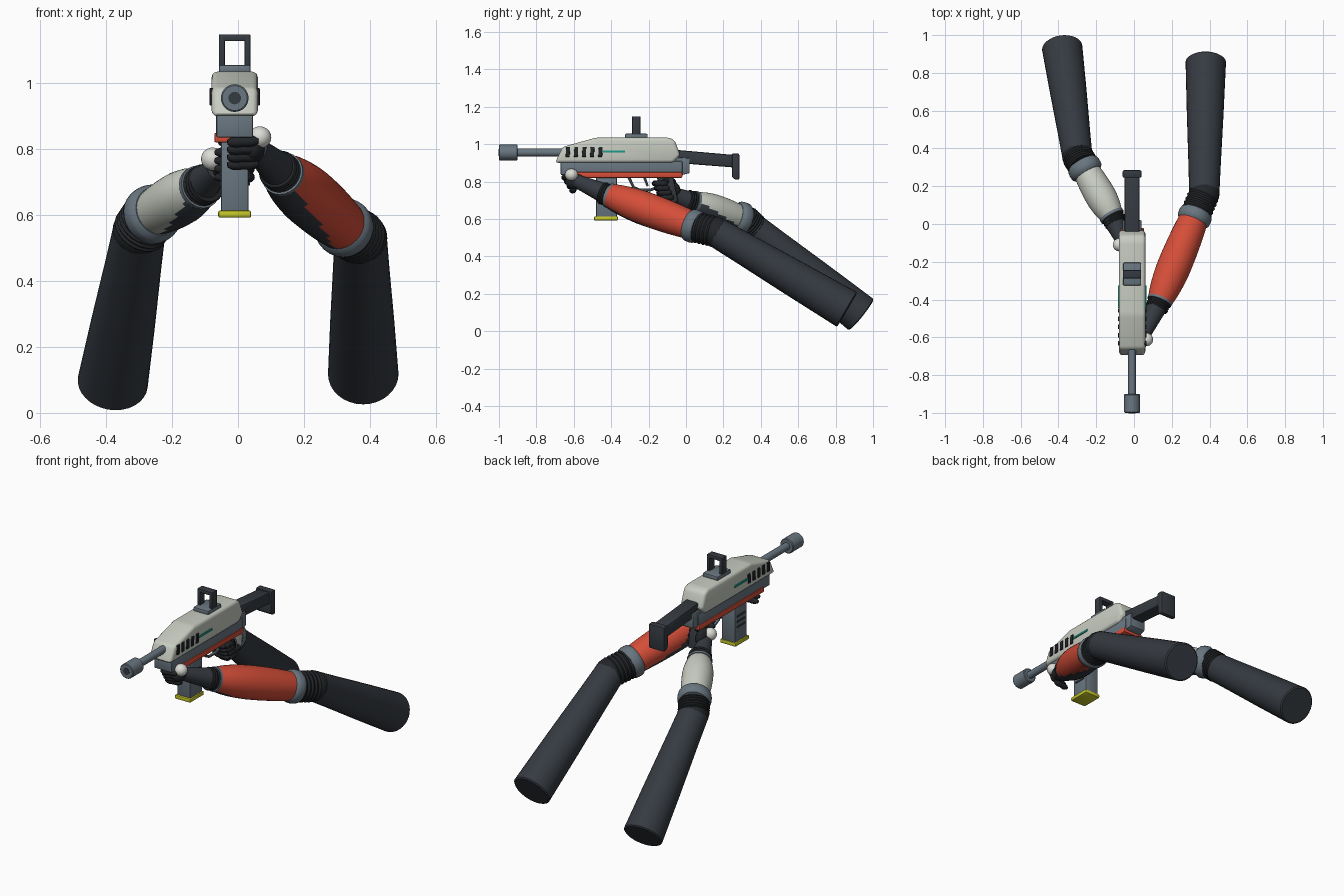
import bpy, bmesh, math
from mathutils import Vector, Matrix

if "Cube" in bpy.data.objects:
    bpy.data.objects.remove(bpy.data.objects["Cube"])

CX = -0.01  # centre line of the rifle


def material(name, rgb):
    m = bpy.data.materials.new(name)
    m.use_nodes = True
    m.diffuse_color = (*rgb, 1)
    m.node_tree.nodes["Principled BSDF"].inputs["Base Color"].default_value = (*rgb, 1)
    return m


shell = material("pale shell", (0.57, 0.6, 0.53))
white = material("white guard", (0.72, 0.72, 0.68))
red = material("red armour", (0.66, 0.075, 0.04))
grey = material("steel grey", (0.14, 0.18, 0.215))
dark = material("charcoal", (0.036, 0.043, 0.053))
black = material("black rubber", (0.016, 0.018, 0.021))
yellow = material("yellow", (0.56, 0.57, 0.02))
teal = material("teal", (0.013, 0.32, 0.25))


def finish(name, bm, mats, angle=35):
    bmesh.ops.recalc_face_normals(bm, faces=bm.faces[:])
    me = bpy.data.meshes.new(name)
    bm.to_mesh(me)
    bm.free()
    for m in mats if isinstance(mats, list) else [mats]:
        me.materials.append(m)
    ob = bpy.data.objects.new(name, me)
    bpy.context.collection.objects.link(ob)
    bpy.ops.object.select_all(action='DESELECT')
    ob.select_set(True)
    bpy.context.view_layer.objects.active = ob
    bpy.ops.object.shade_smooth_by_angle(angle=math.radians(angle))
    return ob


def round_edges(bm, width, segments=2):
    if width:
        bmesh.ops.bevel(bm, geom=bm.edges[:], offset=width, segments=segments,
                        profile=0.5, affect='EDGES', clamp_overlap=True)


def plate(name, profile, half, mat, bevel=0.006, x=CX, segments=2):
    """Side profile of (y, z) points, extruded across x."""
    bm = bmesh.new()
    face = bm.faces.new([bm.verts.new((x - half, y, z)) for y, z in profile])
    out = bmesh.ops.extrude_face_region(bm, geom=[face])
    moved = [v for v in out["geom"] if isinstance(v, bmesh.types.BMVert)]
    bmesh.ops.translate(bm, verts=moved, vec=(2 * half, 0, 0))
    bmesh.ops.recalc_face_normals(bm, faces=bm.faces[:])
    round_edges(bm, bevel, segments)
    return finish(name, bm, mat)


def box(name, y0, y1, z0, z1, half, mat, bevel=0.006, x=CX):
    return plate(name, [(y0, z0), (y1, z0), (y1, z1), (y0, z1)], half, mat, bevel, x)


def tube(name, path, mats, sides=28, panel=None):
    """Rings of (point, radius) joined into a capped tube; panel(co, n, t) picks a slot."""
    bm = bmesh.new()
    pts = [Vector(p) for p, r in path]
    rings = []
    for i, (p, r) in enumerate(path):
        d = (pts[min(i + 1, len(pts) - 1)] - pts[max(i - 1, 0)]).normalized()
        a = d.cross(Vector((0, 0, 1))).normalized()
        b = d.cross(a)
        angles = [2 * math.pi * k / sides for k in range(sides)]
        rings.append([bm.verts.new(pts[i] + r * (a * math.cos(t) + b * math.sin(t)))
                      for t in angles])
    for i, (lo, hi) in enumerate(zip(rings, rings[1:])):
        for k in range(sides):
            f = bm.faces.new((lo[k], lo[k - 1], hi[k - 1], hi[k]))
            if panel:
                mid = (pts[i] + pts[i + 1]) / 2
                n = (f.calc_center_median() - mid).normalized()
                f.material_index = panel(n, i / (len(rings) - 1))
    bm.faces.new(rings[0])
    bm.faces.new(rings[-1])
    return finish(name, bm, mats)


def line(a, b, radii):
    """Evenly spaced rings along a straight line."""
    a, b = Vector(a), Vector(b)
    return [(a.lerp(b, i / (len(radii) - 1)), r) for i, r in enumerate(radii)]


def ball(name, centre, size, mat):
    bm = bmesh.new()
    bmesh.ops.create_uvsphere(bm, u_segments=24, v_segments=14, radius=1)
    bmesh.ops.transform(bm, verts=bm.verts[:],
                        matrix=Matrix.Translation(centre) @ Matrix.Diagonal((*size, 1)))
    return finish(name, bm, mat)


def finger(name, a, b, r):
    tube(name, line(a, b, [r * k for k in (0.45, 0.85, 1, 1, 0.9, 1, 1, 0.85, 0.45)]), black, 12)


# Rifle body
plate("receiver", [(-0.70, 0.90), (-0.07, 0.90), (-0.03, 0.94), (-0.06, 1.02), (-0.09, 1.035),
                   (-0.48, 1.035), (-0.66, 0.985)], 0.07, shell, 0.018, segments=3)
box("lower_receiver", -0.67, -0.02, 0.835, 0.91, 0.056, grey)
plate("rear_block", [(-0.06, 0.85), (-0.02, 0.835), (0.02, 0.845), (0.02, 0.925), (-0.06, 0.93)],
      0.05, grey)
box("red_rail", -0.61, -0.02, 0.82, 0.85, 0.062, red)

# Barrel and muzzle
tube("barrel", line((CX, -0.99, 0.955), (CX, -0.66, 0.955), [0.021, 0.021]), grey, 20)
tube("muzzle", [((CX, y, 0.955), r) for y, r in
                ((-1, 0.038), (-0.996, 0.042), (-0.904, 0.042), (-0.9, 0.038))], grey)
tube("bore", line((CX, -1.002, 0.955), (CX, -0.998, 0.955), [0.019, 0.019]), dark, 20)

# Vents and light strips on both sides
for side, label in ((1, "left"), (-1, "right")):
    x = CX + side * 0.071
    for i in range(5):
        y = -0.632 + i * 0.0435
        plate(f"{label}_vent_{i + 1}", [(y - 0.012, 0.932), (y + 0.010, 0.932),
              (y + 0.012, 0.985), (y - 0.008, 0.985)], 0.005, black, 0.002, x)
    box(f"{label}_light_strip", -0.445, -0.325, 0.954, 0.966, 0.0045, teal, 0.002, x)

# Sight
box("sight_base", -0.325, -0.205, 1.03, 1.056, 0.048, grey)
for side, label in ((1, "left"), (-1, "right")):
    box(f"{label}_sight_post", -0.288, -0.244, 1.05, 1.145, 0.009, dark, 0.003, CX + side * 0.039)
box("sight_bridge", -0.288, -0.244, 1.128, 1.148, 0.048, dark, 0.003)
tube("sight_light", line((CX, -0.311, 1.05), (CX, -0.311, 1.077), [0.009, 0.009]), teal, 12)

# Stock
plate("stock_bar", [(-0.06, 0.90), (0.26, 0.875), (0.26, 0.942), (-0.06, 0.97)], 0.04, dark, 0.01)
plate("butt_pad", [(0.245, 0.825), (0.262, 0.81), (0.285, 0.81), (0.285, 0.95), (0.245, 0.95)],
      0.05, dark, 0.008)

# Magazine with ribs
box("magazine", -0.48, -0.37, 0.605, 0.84, 0.042, grey)
box("magazine_base", -0.492, -0.364, 0.592, 0.614, 0.05, yellow)
for side in (1, -1):
    for i in range(3):
        z = 0.69 + i * 0.03
        box("magazine_rib", -0.46, -0.39, z, z + 0.012, 0.004, dark, 0.001, CX + side * 0.042)

# Trigger group and grip
guard = [(-0.31, 0.83), (-0.28, 0.77), (-0.25, 0.755), (-0.19, 0.755), (-0.15, 0.77)]
tube("trigger_guard", [((CX, y, z), 0.008) for y, z in guard], grey, 10)
tube("trigger", line((CX, -0.225, 0.83), (CX, -0.205, 0.775), [0.008, 0.006]), grey, 10)
plate("pistol_grip", [(-0.16, 0.84), (-0.07, 0.84), (-0.04, 0.69), (-0.12, 0.68)],
      0.032, dark, 0.012)

# Arms: forearm shells are dark along their inner underside near the wrist
forearm_radii = [0.72, 0.84, 0.92, 0.97, 1.0, 1.0, 0.99, 0.97, 0.94, 0.9, 0.85]


def arm(label, side, hand, wrist, ring, elbow, end, size, armour):
    hand, wrist, ring, elbow, end = map(Vector, (hand, wrist, ring, elbow, end))
    inner = Vector((-side * 0.6, -0.3, -0.75)).normalized()

    def panel(n, t):
        return 1 if n.dot(inner) > 0.35 + 0.6 * t else 0

    fore = (ring - wrist).normalized()
    tube(f"{label}_forearm", line(wrist, ring, [size * k for k in forearm_radii]),
         [armour, dark], 36, panel)
    # Wrist cuff with ribs
    tube(f"{label}_wrist", line(hand, wrist + fore * 0.02, [0.036, 0.042, 0.048, 0.054, 0.06]),
         dark)
    ribs = [0.058 + 0.004 * (i % 2) for i in range(7)]
    tube(f"{label}_cuff", line(wrist - fore * 0.045, wrist, ribs), black)
    tube(f"{label}_cuff_band", line(wrist - fore * 0.004, wrist + fore * 0.012, [0.067, 0.067]),
         grey)
    # Elbow ring, ribbed elbow and upper arm
    tube(f"{label}_elbow_ring", line(ring - fore * 0.025, ring + fore * 0.045,
                                     [0.076, 0.088, 0.09, 0.09, 0.088, 0.076]), grey)
    ribs = [0.078 + 0.006 * (i % 2) for i in range(11)]
    tube(f"{label}_elbow", line(ring + fore * 0.03, elbow, ribs), black)
    ball(f"{label}_elbow_joint", elbow, (0.081, 0.081, 0.081), black)
    tube(f"{label}_upper_arm", line(elbow, end, [0.08, 0.085, 0.091, 0.097, 0.102, 0.107])
         + [(end + (end - elbow).normalized() * 0.006, 0.1)], dark, 32)


arm("left", 1, (0.055, -0.58, 0.80), (0.135, -0.41, 0.725), (0.318, 0.03, 0.565),
    (0.372, 0.16, 0.53), (0.38, 0.857, 0.118), 0.09, red)
arm("right", -1, (-0.06, -0.09, 0.74), (-0.115, 0.04, 0.685), (-0.255, 0.285, 0.605),
    (-0.30, 0.36, 0.55), (-0.38, 0.932, 0.092), 0.082, shell)

# Left hand on the handguard
ball("left_palm", (0.045, -0.59, 0.80), (0.036, 0.055, 0.042), black)
ball("left_hand_guard", (0.066, -0.612, 0.836), (0.035, 0.035, 0.033), white)
for i in range(4):
    y, z = -0.652 + 0.014 * i, 0.825 - 0.023 * i
    finger(f"left_finger_{i + 1}", (-0.032, y, z - 0.004), (0.062, y + 0.01, z), 0.017)
finger("left_thumb", (0.05, -0.54, 0.80), (-0.02, -0.56, 0.79), 0.018)

# Right hand on the grip
ball("right_palm", (-0.05, -0.085, 0.755), (0.032, 0.055, 0.05), black)
ball("right_hand_guard", (-0.077, -0.11, 0.77), (0.035, 0.035, 0.035), white)
for i in range(4):
    y, z = -0.17 + 0.012 * i, 0.79 - 0.025 * i
    finger(f"right_finger_{i + 1}", (-0.07, y + 0.01, z), (0.04, y, z), 0.016)
    finger(f"right_fingertip_{i + 1}", (0.035, y, z), (0.035, y + 0.07, z), 0.016)
finger("right_thumb", (-0.04, -0.06, 0.80), (0.03, -0.12, 0.805), 0.018)
